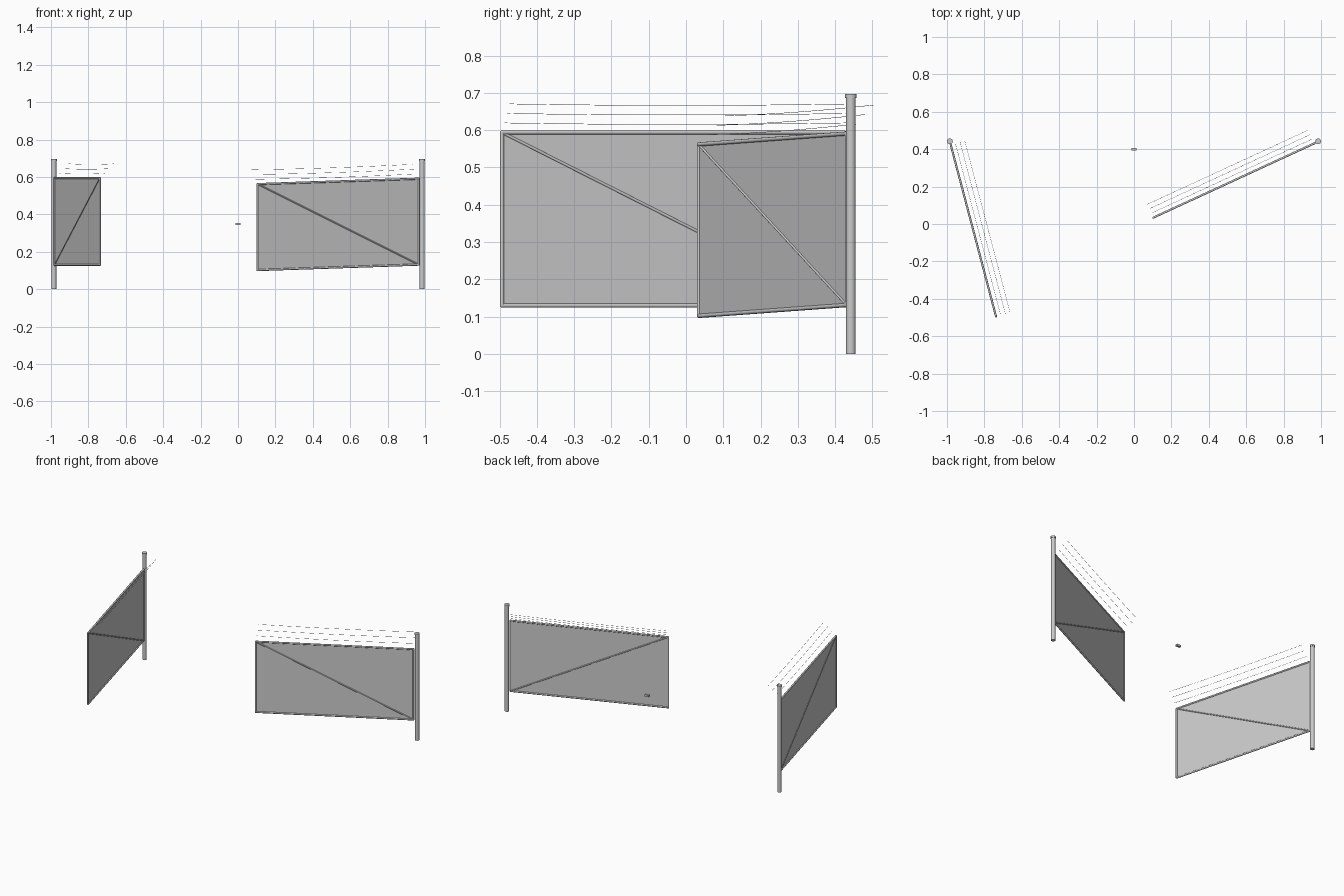
import bpy
import math
from mathutils import Vector

default = bpy.data.objects.get("Cube")
if default:
    bpy.data.objects.remove(default, do_unlink=True)

# Single galvanised metal colour
metal = bpy.data.materials.new("galvanised_grey")
metal.use_nodes = True
grey = (0.6, 0.6, 0.6, 1)
metal.diffuse_color = grey
metal.node_tree.nodes["Principled BSDF"].inputs["Base Color"].default_value = grey

UP = Vector((0, 0, 1))


def finish(obj, name, smooth=True):
    obj.name = name
    obj.data.materials.append(metal)
    if smooth:
        bpy.ops.object.shade_smooth_by_angle(angle=math.radians(40))
    return obj


def tube(name, a, b, radius, sides=12):
    """Cylinder running between two points."""
    axis = b - a
    bpy.ops.mesh.primitive_cylinder_add(
        vertices=sides, radius=radius, depth=axis.length, location=(a + b) / 2,
        rotation=axis.to_track_quat('Z', 'Y').to_euler())
    return finish(bpy.context.object, name)


def joint(name, point, radius):
    """Rounded corner where two frame tubes meet."""
    bpy.ops.mesh.primitive_uv_sphere_add(
        segments=12, ring_count=8, radius=radius, location=point)
    return finish(bpy.context.object, name)


def wire(name, a, b, sag):
    """Thin strand hanging slightly between two ends."""
    curve = bpy.data.curves.new(name, 'CURVE')
    curve.dimensions = '3D'
    curve.bevel_depth = 0.0007
    curve.bevel_resolution = 1
    curve.use_fill_caps = True
    spline = curve.splines.new('POLY')
    steps = 8
    spline.points.add(steps)
    for i, point in enumerate(spline.points):
        t = i / steps
        pos = a.lerp(b, t) - UP * sag * 4 * t * (1 - t)
        point.co = (*pos, 1)
    curve.materials.append(metal)
    obj = bpy.data.objects.new(name, curve)
    bpy.context.collection.objects.link(obj)


def panel(name, corners, thickness):
    mesh = bpy.data.meshes.new(name)
    mesh.from_pydata(corners, [], [(0, 1, 2, 3)])
    obj = bpy.data.objects.new(name, mesh)
    bpy.context.collection.objects.link(obj)
    solid = obj.modifiers.new("thickness", 'SOLIDIFY')
    solid.thickness = thickness
    solid.offset = 0
    finish(obj, name, smooth=False)


def post(side, x):
    base = Vector((x, 0.442, 0))
    tube(side + "_post", base, base + UP * 0.69, 0.013, 24)
    tube(side + "_post_cap", base + UP * 0.686, base + UP * 0.697, 0.0155, 24)


def gate(side, hinge, free, low, high, drop, wire_side):
    """Framed gate leaf; drop lowers its free end."""
    h, f = Vector((*hinge, 0)), Vector((*free, -drop))
    r = 0.0055
    hb, ht = h + UP * low, h + UP * high
    fb, ft = f + UP * low, f + UP * high
    corners = [hb, fb, ft, ht]
    names = ["bottom_rail", "free_stile", "top_rail", "hinge_stile"]
    for i, part in enumerate(names):
        tube(f"{side}_gate_{part}", corners[i], corners[(i + 1) % 4], r)
        joint(f"{side}_gate_corner_{i + 1}", corners[i], r)
    tube(side + "_gate_brace", ft, hb, 0.004)
    panel(side + "_gate_mesh_panel", corners, 0.002)

    # Three strands stepping up and outwards above the top rail
    along = Vector((f.x - h.x, f.y - h.y, 0)).normalized()
    outward = along.cross(UP) * wire_side
    for k in range(1, 4):
        offset = outward * 0.026 * k + UP * 0.0255 * k
        wire(f"{side}_gate_wire_{k}", ht + offset, ft + offset, 0.004)


post("left", 0.9845)
post("right", -0.9845)
gate("right", (-0.98, 0.424), (-0.738, -0.4935), 0.13, 0.594, 0, -1)
gate("left", (0.966, 0.432), (0.104, 0.0345), 0.131, 0.591, 0.029, 1)

# Small latch block between the leaves
bpy.ops.mesh.primitive_cube_add(size=1, location=(0, 0.4, 0.348))
latch = bpy.context.object
latch.scale = (0.028, 0.014, 0.012)
finish(latch, "latch_block", smooth=False)
